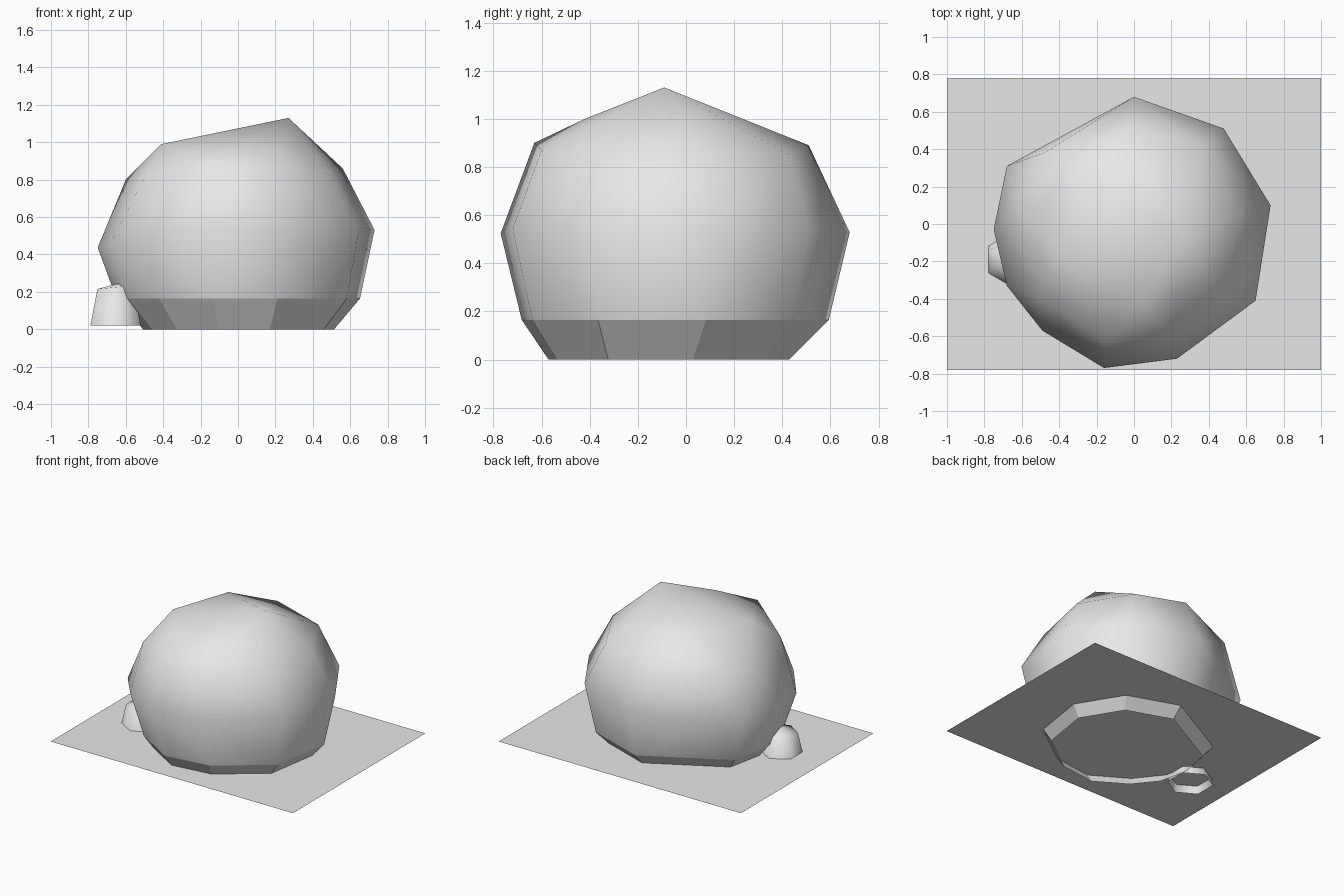
import bpy
import bmesh
from math import cos, sin, pi

cube = bpy.data.objects.get("Cube")
if cube:
    bpy.data.objects.remove(cube)

stone = bpy.data.materials.new("stone_grey")
stone.use_nodes = True
stone.diffuse_color = (0.8, 0.8, 0.8, 1)
stone.node_tree.nodes["Principled BSDF"].inputs["Base Color"].default_value = (0.8, 0.8, 0.8, 1)


def add_object(name, bm):
    """Turn a bmesh into a named object with the stone material."""
    mesh = bpy.data.meshes.new(name)
    bm.to_mesh(mesh)
    bm.free()
    mesh.materials.append(stone)
    obj = bpy.data.objects.new(name, mesh)
    bpy.context.scene.collection.objects.link(obj)
    return obj


def ring(outline, scale, z, shift=(0, 0)):
    """Scaled copy of an outline at one height."""
    return [(x * scale + shift[0], y * scale + shift[1], z) for x, y in outline]


def add_rock(name, points, base, skirt_height):
    """Faceted hull, open underneath, smooth above a flat-shaded skirt."""
    bm = bmesh.new()
    for point in points:
        bm.verts.new(point)
    hull = bmesh.ops.convex_hull(bm, input=bm.verts[:])
    loose = {g for g in hull["geom_interior"] + hull["geom_unused"]
             if isinstance(g, bmesh.types.BMVert)}
    bmesh.ops.delete(bm, geom=list(loose), context="VERTS")
    bottom = [f for f in bm.faces if all(v.co.z < base + 0.001 for v in f.verts)]
    bmesh.ops.delete(bm, geom=bottom, context="FACES")
    bmesh.ops.recalc_face_normals(bm, faces=bm.faces[:])
    for face in bm.faces:
        face.smooth = face.calc_center_median().z > skirt_height
    for edge in bm.edges:
        edge.smooth = len({f.smooth for f in edge.link_faces}) == 1
    return add_object(name, bm)


# Ground sheet
bm = bmesh.new()
bm.faces.new([bm.verts.new((x, y, 0.075)) for x, y in
              ((-1, -0.78), (1, -0.78), (1, 0.78), (-1, 0.78))])
add_object("ground_sheet", bm)

# Boulder: widest outline, shrinking rings below it, uneven crown above it
outline = [(0, 0.68), (0.48, 0.51), (0.73, 0.1), (0.65, -0.41), (0.23, -0.72),
           (-0.16, -0.77), (-0.49, -0.57), (-0.68, -0.33), (-0.75, -0.03), (-0.68, 0.31)]
crown = [(0.27, -0.09, 1.13), (-0.26, 0.26, 0.99), (-0.41, -0.18, 0.99), (0.05, -0.42, 1.0),
         (0.56, 0.06, 0.86), (0.36, 0.43, 0.85), (-0.03, 0.51, 0.89), (-0.15, -0.63, 0.9),
         (-0.5, -0.4, 0.81), (-0.6, 0.06, 0.8), (-0.48, 0.38, 0.8), (0.48, -0.38, 0.84),
         (0.2, -0.6, 0.87)]
middle = [(x, y, 0.48 + 0.06 * x + 0.07 * abs(y)) for x, y in outline]
lower = ring(outline, 0.88, 0.165, (0.01, -0.005))
foot = ring(outline, 0.69, 0, (0.01, -0.04))
add_rock("boulder", crown + middle + lower + foot, 0, 0.14)

# Small stone beside the boulder
hexagon = [(0.155 * cos(a), 0.155 * sin(a)) for a in (pi / 6 + k * pi / 3 for k in range(6))]
place = (-0.655, -0.19)
top = [(x, y, 0.225 + 0.1 * (x - place[0])) for x, y, z in ring(hexagon, 0.72, 0, place)]
tip = [(-0.64, -0.2, 0.245)]
add_rock("small_stone", ring(hexagon, 1, 0.02, place) + top + tip, 0.02, 0)
